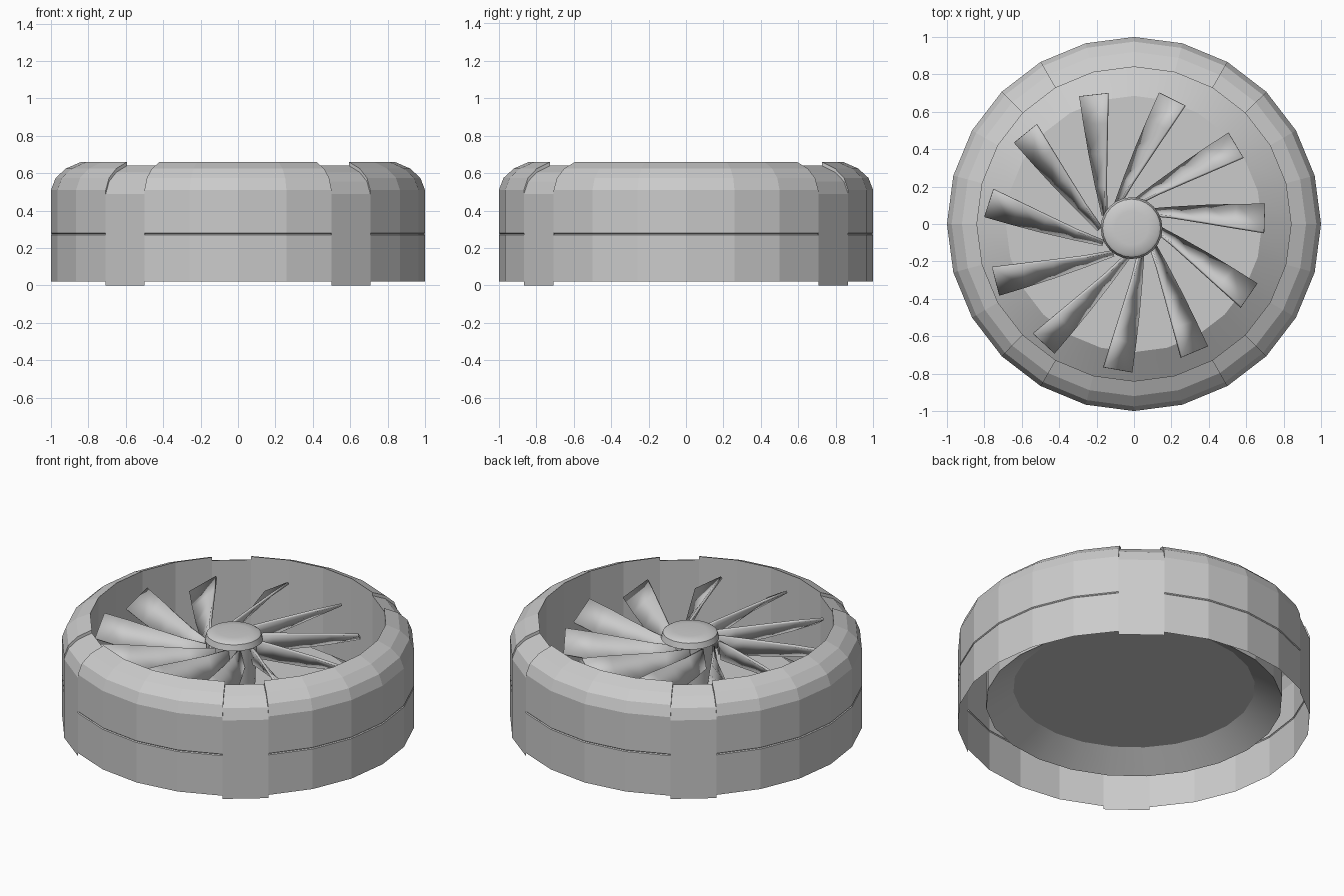
import bpy, bmesh, math
from mathutils import Matrix, Vector

if "Cube" in bpy.data.objects:
    bpy.data.objects.remove(bpy.data.objects["Cube"])


def finish(bm, name, smooth=None):
    bmesh.ops.remove_doubles(bm, verts=bm.verts, dist=1e-5)
    bmesh.ops.recalc_face_normals(bm, faces=bm.faces)
    mesh = bpy.data.meshes.new(name)
    bm.to_mesh(mesh)
    bm.free()
    ob = bpy.data.objects.new(name, mesh)
    bpy.context.collection.objects.link(ob)
    if smooth:
        bpy.ops.object.select_all(action='DESELECT')
        ob.select_set(True)
        bpy.context.view_layer.objects.active = ob
        bpy.ops.object.shade_smooth_by_angle(angle=math.radians(smooth))
    return ob


def ring_point(r, z, deg):
    a = math.radians(deg)
    return Vector((r * math.cos(a), r * math.sin(a), z))


def sweep(bm, profile, start, end, step=15):
    """Revolve an (r, z) profile about z between two angles."""
    for a in range(start, end, step):
        cols = [[bm.verts.new(ring_point(r, z, d)) for r, z in profile] for d in (a, a + step)]
        for i in range(len(profile) - 1):
            bm.faces.new((cols[0][i], cols[1][i], cols[1][i + 1], cols[0][i + 1]))


# Housing wall: four fixed panels with four straps set 0.02 lower between them
rim = [(1, 0.51), (0.975, 0.575), (0.92, 0.625), (0.84, 0.66)]
panel = [(1, 0.02), (1, 0.27), (0.995, 0.275), (1, 0.28)] + rim
strap = [(r, z - 0.02) for r, z in [(1, 0.02)] + rim]
bm = bmesh.new()
for start, end in ((-45, 45), (60, 120), (135, 225), (240, 300)):
    sweep(bm, panel, start, end)
    sweep(bm, [(0.84, 0.66), (0.84, 0.64)], start, end)
    # thin step faces at both panel ends
    for d in (start, end):
        for (r0, z0), (r1, z1) in zip(rim, rim[1:]):
            bm.faces.new([bm.verts.new(ring_point(r, z, d)) for r, z in
                          ((r0, z0), (r1, z1), (r1, z1 - 0.02), (r0, z0 - 0.02))])
finish(bm, "housing_wall")

bm = bmesh.new()
for start in (45, 120, 225, 300):
    sweep(bm, strap, start, start + 15)
finish(bm, "housing_straps")

# Inner well with raised floor
bm = bmesh.new()
sweep(bm, [(0.84, 0.64), (0.84, 0.13)], 0, 360)
finish(bm, "inner_wall")
bm = bmesh.new()
sweep(bm, [(0.84, 0.13), (0.685, 0.23)], 0, 360)
bm.faces.new([bm.verts.new(ring_point(0.685, 0.23, d)) for d in range(0, 360, 15)])
finish(bm, "well_floor", 25)

# Fan hub: neck with a thin domed cap
bm = bmesh.new()
sweep(bm, [(0.12, 0.23), (0.13, 0.53), (0.165, 0.54), (0.155, 0.575), (0.14, 0.585),
           (0.09, 0.59), (0, 0.59)], 0, 360)
hub = finish(bm, "fan_hub", 30)
hub.location = (-0.013, -0.022, 0)

# Twisted fan blades: (high edge, low edge) pairs from tip to root
pairs = [((0.74, -0.035, 0.58), (0.75, 0.115, 0.49)),
         ((0.58, -0.003, 0.57), (0.60, 0.118, 0.46)),
         ((0.42, 0.03, 0.555), (0.44, 0.118, 0.435)),
         ((0.25, 0.064, 0.54), (0.26, 0.113, 0.42)),
         ((0.10, 0.085, 0.53), (0.10, 0.105, 0.41))]
bm = bmesh.new()
for k in range(11):
    rot = (Matrix.Translation((-0.045, -0.035, 0)) @
           Matrix.Rotation(math.radians(1.3) + k * math.tau / 11 + 0.01, 4, 'Z'))
    rows = [[bm.verts.new(rot @ Vector(p)) for p in pair] for pair in pairs]
    for (a, b), (c, d) in zip(rows, rows[1:]):
        bm.faces.new((a, c, d, b))
fan = finish(bm, "fan_blades", 30)
solid = fan.modifiers.new("thickness", 'SOLIDIFY')
solid.thickness = 0.015
solid.offset = 0
